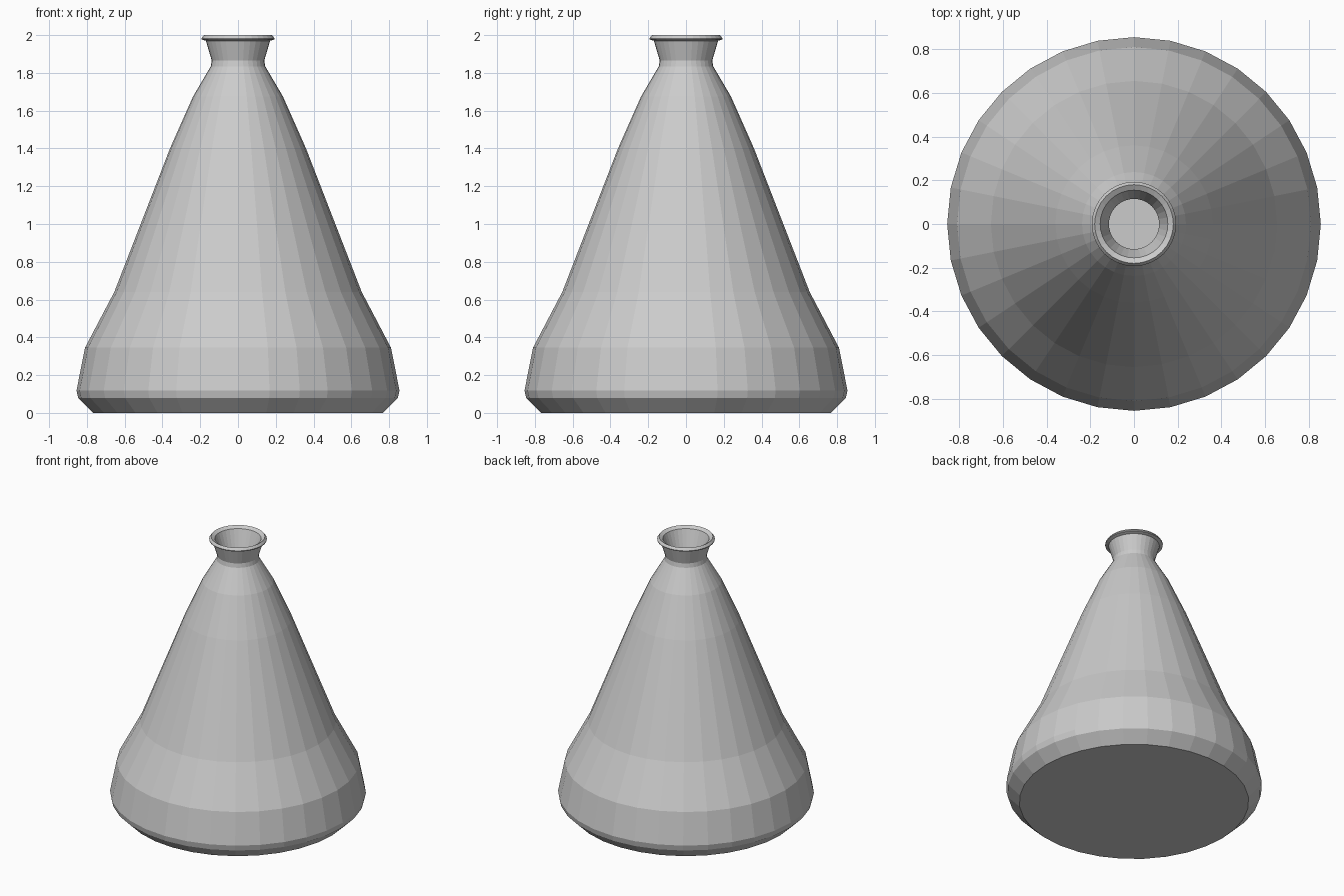
import bpy, bmesh
from math import cos, sin, tau

if "Cube" in bpy.data.objects:
    bpy.data.objects.remove(bpy.data.objects["Cube"])

SIDES = 32


def lathe(name, profile):
    """Revolve an (r, z) profile and cap both ends with flat discs."""
    bm = bmesh.new()
    rings = [[bm.verts.new((r * cos(tau * i / SIDES), r * sin(tau * i / SIDES), z))
              for i in range(SIDES)] for r, z in profile]
    for a, b in zip(rings, rings[1:]):
        for i in range(SIDES):
            j = (i + 1) % SIDES
            bm.faces.new((a[i], a[j], b[j], b[i]))
    bm.faces.new(rings[0][::-1])
    bm.faces.new(rings[-1])
    bmesh.ops.recalc_face_normals(bm, faces=bm.faces)
    mesh = bpy.data.meshes.new(name)
    bm.to_mesh(mesh)
    bm.free()
    obj = bpy.data.objects.new(name, mesh)
    bpy.context.collection.objects.link(obj)
    return obj


# Outside wall, from base to neck
outer = [(0.767, 0), (0.846, 0.078), (0.855, 0.118), (0.81, 0.345), (0.655, 0.64),
         (0.36, 1.4), (0.238, 1.675), (0.144, 1.835), (0.139, 1.865), (0.17, 1.97)]
# Flared lip
lip = [(0.192, 1.977), (0.193, 1.983), (0.18, 2.0), (0.155, 1.985)]
# Inside wall, from neck down to the floor
inner = [(0.115, 1.865), (0.118, 1.83), (0.212, 1.665), (0.334, 1.39), (0.629, 0.63),
         (0.782, 0.338), (0.825, 0.118), (0.818, 0.09), (0.755, 0.03)]

lathe("flask", outer + lip + inner)
